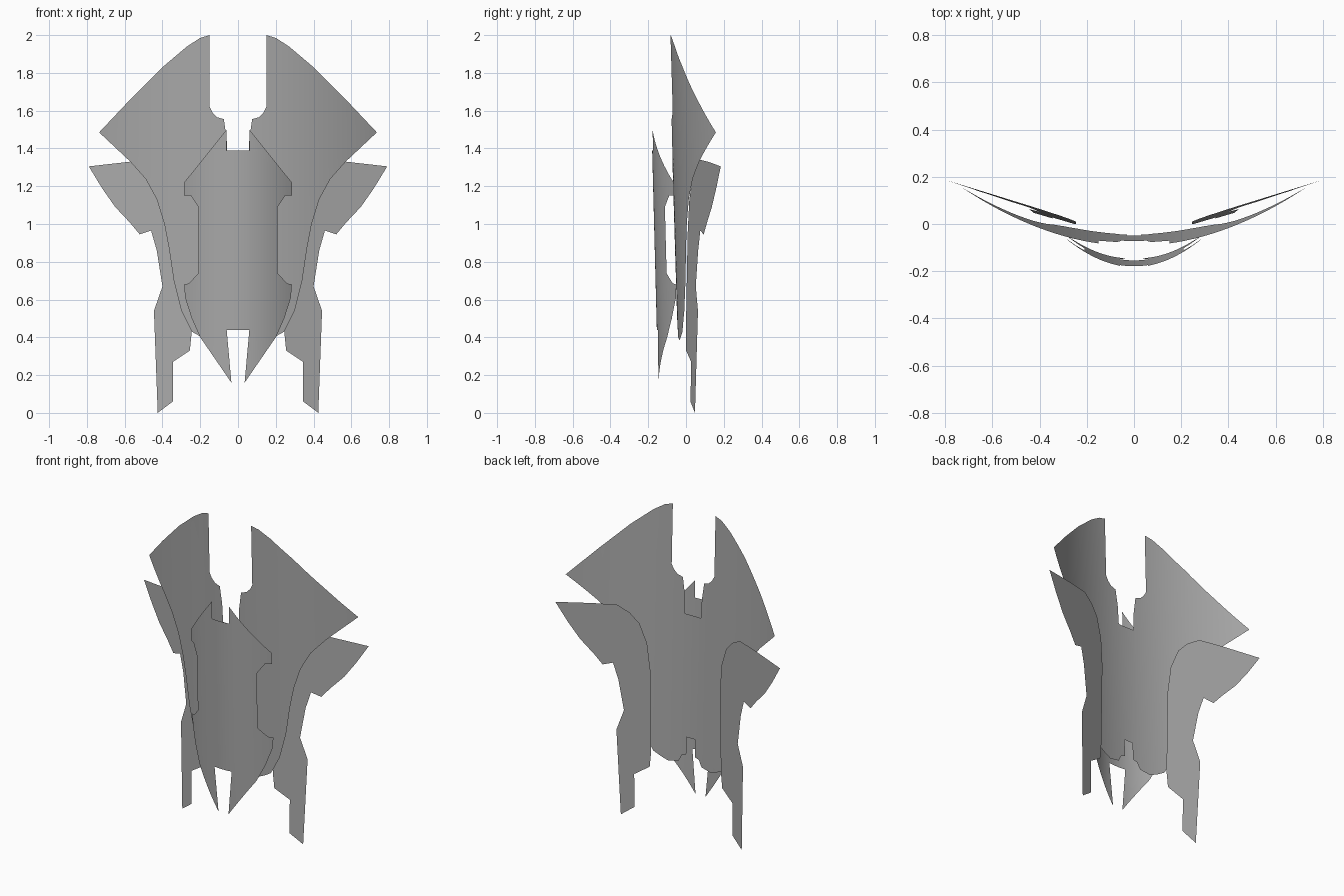
import bpy
import bmesh
from mathutils import Vector

cube = bpy.data.objects.get("Cube")
if cube:
    bpy.data.objects.remove(cube, do_unlink=True)

grey = bpy.data.materials.new("plain_grey")
grey.use_nodes = True
colour = (0.4, 0.4, 0.4, 1)
grey.diffuse_color = colour
grey.node_tree.nodes["Principled BSDF"].inputs["Base Color"].default_value = colour


def sheet(name, outline, depth, columns=16):
    """Mirrored thin sheet: half outline in x/z, bent to y = depth(x, z)."""
    bm = bmesh.new()
    face = bm.faces.new([bm.verts.new((x, 0, z)) for x, z in outline])
    face.normal_update()
    if face.normal.y > 0:
        face.normal_flip()
    bmesh.ops.triangulate(bm, faces=[face], ngon_method='EAR_CLIP')
    # Slice into upright strips so the sheet can bend
    width = max(x for x, z in outline)
    for i in range(1, columns):
        bmesh.ops.bisect_plane(bm, geom=bm.verts[:] + bm.edges[:] + bm.faces[:], dist=1e-5,
                               plane_co=Vector((width * i / columns, 0, 0)),
                               plane_no=Vector((1, 0, 0)))
    for v in bm.verts:
        v.co.y = depth(v.co.x, v.co.z)
    mesh = bpy.data.meshes.new(name)
    bm.to_mesh(mesh)
    bm.free()
    mesh.materials.append(grey)
    mesh.shade_smooth()
    obj = bpy.data.objects.new(name, mesh)
    bpy.context.collection.objects.link(obj)
    mirror = obj.modifiers.new("mirror", 'MIRROR')
    mirror.use_clip = True
    return obj


# Narrow curved plate at the front, with notches and two lower points
sheet("front_plate", [
    (0, 1.39), (0.06, 1.39), (0.06, 1.5), (0.285, 1.22), (0.285, 1.15),
    (0.25, 1.15), (0.21, 1.09), (0.21, 0.74), (0.26, 0.685), (0.285, 0.68),
    (0.28, 0.61), (0.245, 0.5), (0.2, 0.4), (0.035, 0.16), (0.06, 0.44), (0, 0.44),
], lambda x, z: -0.143 - 0.026 * z + 1.35 * x * x)

# Wide winged plate in the middle
sheet("winged_plate", [
    (0, 1.33), (0.055, 1.33), (0.06, 1.45), (0.075, 1.555), (0.11, 1.565),
    (0.135, 1.59), (0.15, 1.62), (0.15, 2), (0.2, 1.985), (0.27, 1.94),
    (0.4, 1.83), (0.57, 1.66), (0.735, 1.485), (0.57, 1.33), (0.49, 1.24),
    (0.43, 1.13), (0.39, 1), (0.365, 0.87), (0.34, 0.7), (0.3, 0.54),
    (0.245, 0.43), (0.2, 0.405), (0.15, 0.385), (0.08, 0.4), (0.06, 0.44),
    (0.03, 0.45), (0.03, 0.56), (0, 0.56),
], lambda x, z: -0.032 - 0.03 * z + 0.435 * x * x, 24)

# Pair of swept side plates at the back
sheet("side_plates", [
    (0.43, 1.34), (0.57, 1.33), (0.79, 1.305), (0.72, 1.19), (0.65, 1.09), (0.57, 1.005),
    (0.52, 0.945), (0.46, 0.965), (0.43, 0.86), (0.4, 0.67), (0.445, 0.54),
    (0.425, 0), (0.345, 0.06), (0.345, 0.27), (0.255, 0.33), (0.245, 0.43),
    (0.245, 0.95), (0.262, 1.12), (0.305, 1.24), (0.36, 1.3),
], lambda x, z: 0.015 + 0.31 * (x - 0.245) + 0.018 * (z - 1.3))
